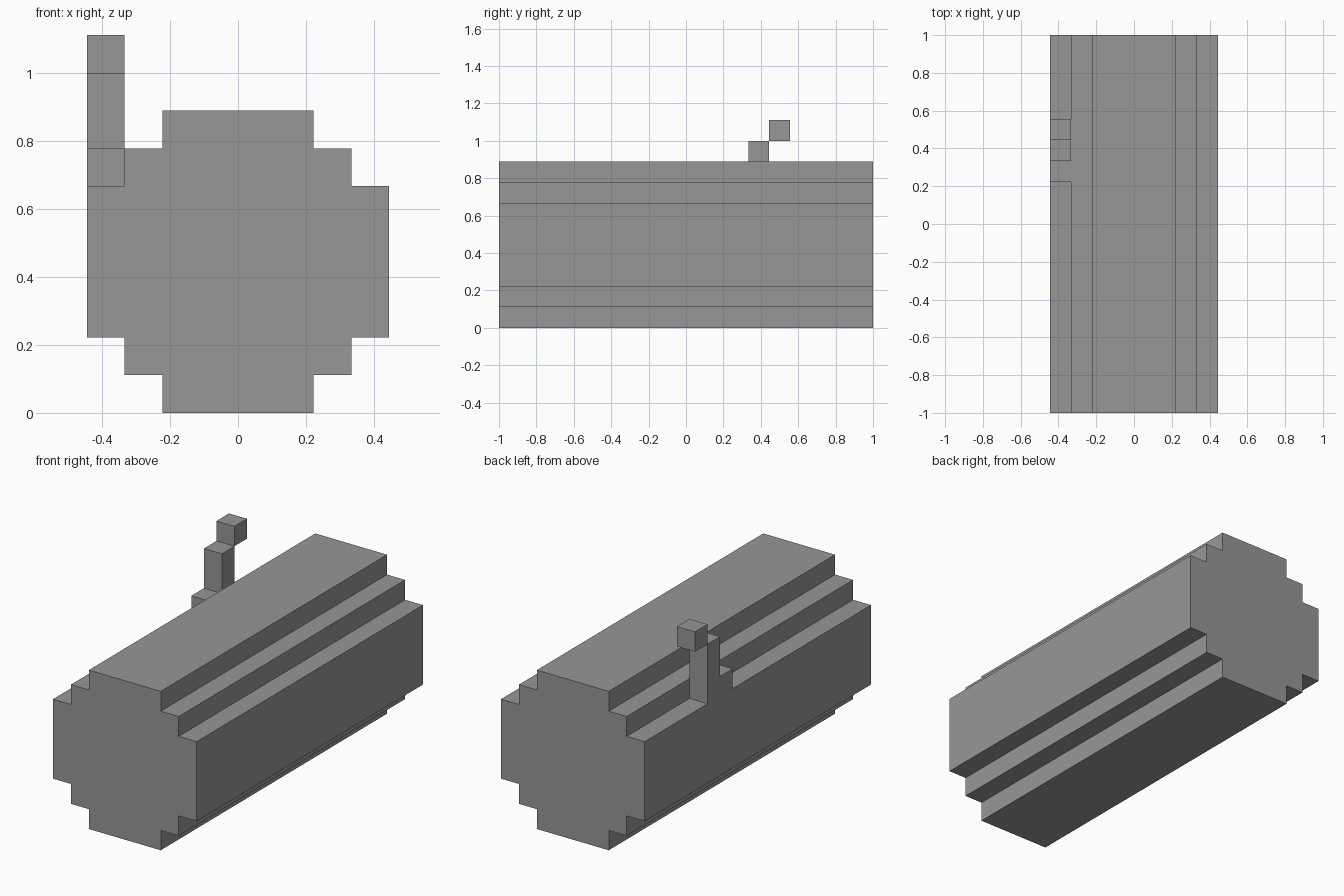
import bpy
import bmesh

if "Cube" in bpy.data.objects:
    bpy.data.objects.remove(bpy.data.objects["Cube"])

U = 1 / 9  # one block step

grey = bpy.data.materials.new("plain grey")
grey.diffuse_color = (0.31, 0.31, 0.31, 1)
grey.use_nodes = True
grey.node_tree.nodes["Principled BSDF"].inputs["Base Color"].default_value = grey.diffuse_color


def extrude_profile(name, points, axis, start, end):
    """Extrude a closed 2D outline along the x or y axis."""
    bm = bmesh.new()
    if axis == "y":
        verts = [bm.verts.new((a, start, z)) for a, z in points]
        move = (0, end - start, 0)
    else:
        verts = [bm.verts.new((start, a, z)) for a, z in points]
        move = (end - start, 0, 0)
    face = bm.faces.new(verts)
    result = bmesh.ops.extrude_face_region(bm, geom=[face], use_keep_orig=True)
    moved = [g for g in result["geom"] if isinstance(g, bmesh.types.BMVert)]
    bmesh.ops.translate(bm, verts=moved, vec=move)
    bmesh.ops.recalc_face_normals(bm, faces=bm.faces)
    mesh = bpy.data.meshes.new(name)
    bm.to_mesh(mesh)
    bm.free()
    mesh.materials.append(grey)
    obj = bpy.data.objects.new(name, mesh)
    bpy.context.collection.objects.link(obj)
    return obj


# Log: stepped round cross-section, right half mirrored to the left
half = [(2, 0), (2, 1), (3, 1), (3, 2), (4, 2),
        (4, 6), (3, 6), (3, 7), (2, 7), (2, 8)]
outline = half + [(-x, z) for x, z in reversed(half)]
extrude_profile("log", [(x * U, z * U) for x, z in outline], "y", -1, 1)

# Twig on the left side: low step joined to a taller post
twig = [(2, 6), (4, 6), (4, 9), (3, 9), (3, 7), (2, 7)]
extrude_profile("twig", [(y * U, z * U) for y, z in twig], "x", -4 * U, -3 * U)

# Twig tip: cube touching the post along one edge
tip = [(4, 9), (5, 9), (5, 10), (4, 10)]
extrude_profile("twig_tip", [(y * U, z * U) for y, z in tip], "x", -4 * U, -3 * U)
